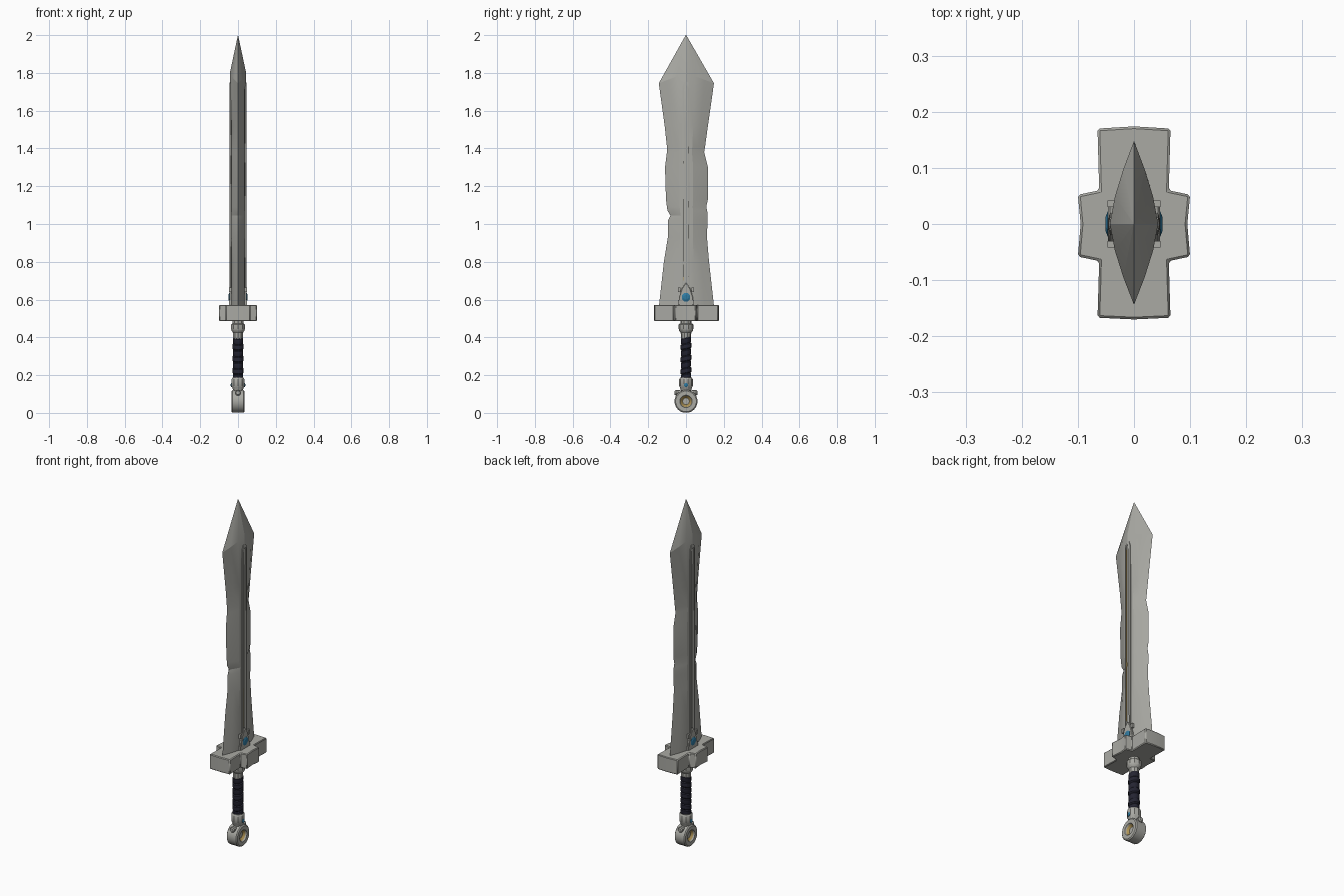
import bpy, bmesh, math
from mathutils import Matrix, Vector

if "Cube" in bpy.data.objects:
    bpy.data.objects.remove(bpy.data.objects["Cube"])


def material(name, rgb):
    m = bpy.data.materials.new(name)
    m.use_nodes = True
    m.diffuse_color = (*rgb, 1)
    bsdf = next(n for n in m.node_tree.nodes if n.type == 'BSDF_PRINCIPLED')
    bsdf.inputs["Base Color"].default_value = (*rgb, 1)
    bsdf.inputs["Roughness"].default_value = 0.7
    return m


STEEL = material("steel grey", (0.40, 0.40, 0.37))
WRAP = material("dark navy wrap", (0.018, 0.018, 0.032))
GOLD = material("dull gold", (0.42, 0.29, 0.09))
BLUE = material("blue gem", (0.03, 0.20, 0.36))


def finish(bm, name, mats, angle=30, bevel=0):
    bmesh.ops.recalc_face_normals(bm, faces=bm.faces)
    me = bpy.data.meshes.new(name)
    bm.to_mesh(me)
    bm.free()
    ob = bpy.data.objects.new(name, me)
    bpy.context.collection.objects.link(ob)
    for m in mats:
        me.materials.append(m)
    if bevel:
        b = ob.modifiers.new("bevel", 'BEVEL')
        b.width, b.segments, b.limit_method = bevel, 1, 'ANGLE'
    bpy.ops.object.select_all(action='DESELECT')
    ob.select_set(True)
    bpy.context.view_layer.objects.active = ob
    bpy.ops.object.shade_smooth_by_angle(angle=math.radians(angle))
    return ob


def loft(rings, name, mats, closed=False, **kw):
    """Skin a list of equal-length point rings; cap the ends unless closed."""
    bm = bmesh.new()
    vs = [[bm.verts.new(p) for p in r] for r in rings]
    n = len(rings[0])
    pairs = list(zip(vs, vs[1:])) + ([(vs[-1], vs[0])] if closed else [])
    for a, b in pairs:
        for i in range(n):
            j = (i + 1) % n
            bm.faces.new((a[i], a[j], b[j], b[i]))
    if not closed:
        bm.faces.new(vs[0])
        bm.faces.new(vs[-1])
    return finish(bm, name, mats, **kw)


def lathe(profile, name, mats, sides=12, axis='Z', centre=(0, 0, 0), tilt=0.0, **kw):
    """Spin (radius, height) points around an axis; tilt shears the rings."""
    rot = {'Z': Matrix(), 'X': Matrix.Rotation(math.pi / 2, 4, 'Y'),
           'Y': Matrix.Rotation(-math.pi / 2, 4, 'X')}[axis]
    rings = []
    for r, h in profile:
        ring = []
        for i in range(sides):
            a = math.tau * (i + 0.5) / sides
            p = Vector((r * math.cos(a), r * math.sin(a), h + tilt * math.sin(a)))
            ring.append(rot @ p + Vector(centre))
        rings.append(ring)
    return loft(rings, name, mats, **kw)


def plate(outline, x0, x1, name, mats, **kw):
    """Extrude a (y, z) outline along x."""
    return loft([[(x, y, z) for y, z in outline] for x in (x0, x1)], name, mats, **kw)


# Blade: lens cross-section, worn edges given as (z, -y edge, +y edge)
edges = [(0.55, .145, .150), (0.80, .117, .122), (0.93, .096, .111), (1.02, .094, .114),
         (1.045, .082, .115), (1.07, .098, .112), (1.09, .101, .107), (1.13, .106, .116),
         (1.30, .111, .116), (1.38, .101, .096), (1.41, .101, .101), (1.52, .113, .116),
         (1.745, .144, .148)]


def section(z, left, right, ridge, lift=0.0):
    side = [(0, 1), (.019, .66), (.034, .33), (ridge, 0), (.034, -.33), (.019, -.66), (0, -1)]
    pts = side + [(-x, f) for x, f in side[-2:0:-1]]
    return [(x, f * (right if f > 0 else left), z + lift * (1 - abs(f))) for x, f in pts]


rings = [section(z, l, r, .043 if z > 1.7 else .038, .055 if z > 1.7 else 0)
         for z, l, r in edges]
rings.append([(p[0] * .01, p[1] * .01, 2.0) for p in section(2, .14, .14, .04)])
loft(rings, "blade", [STEEL], angle=14)


# Raised rim around the central groove, gem mount, gem and claws on each flat
def rim_outline(w, z0, z1):
    return [(-w, z0), (w, z0), (w * .9, z1 - .03), (w * .55, z1 - .006), (0, z1),
            (-w * .55, z1 - .006), (-w * .9, z1 - .03)]


for s, tag in ((1, "left"), (-1, "right")):
    outer, inner = rim_outline(.021, .62, 1.755), rim_outline(.012, .64, 1.735)
    loft([[(s * x, y, z) for y, z in o] for x, o in
          ((.030, outer), (.043, outer), (.045, inner), (.030, inner))],
         f"groove_rim_{tag}", [STEEL], closed=True)
    plate([(-.036, .56), (.036, .56), (.038, .61), (.022, .66), (0, .69), (-.022, .66), (-.038, .61)],
          s * .030, s * .046, f"gem_mount_{tag}", [STEEL], bevel=.003)
    lathe([(.024, .040), (.024, .047), (.013, .051)], f"gem_{tag}", [BLUE], sides=8, axis='X',
          centre=(0, 0, .612), angle=10) if s > 0 else \
        lathe([(.024, -.040), (.024, -.047), (.013, -.051)], f"gem_{tag}", [BLUE], sides=8,
              axis='X', centre=(0, 0, .612), angle=10)
    for y in (-.036, .036):
        for z in (.585, .652):
            plate([(y - .006, z - .012), (y + .006, z - .012), (y + .006, z + .012), (y - .006, z + .012)],
                  s * .026, s * .047, f"mount_claw_{tag}", [STEEL])
    # Small gem on the lower collar
    lathe([(.011, s * .030), (.011, s * .036), (.005, s * .039)], f"collar_gem_{tag}", [BLUE],
          sides=8, axis='X', centre=(0, 0, .148), angle=10)
# Gilded inner wall of the groove
plate([(-.012, .70), (-.010, .70), (-.010, 1.71), (-.012, 1.71)], .034, .0445, "groove_gilding", [GOLD])

# Guard: flared cross-shaped slab
half = [(0, -.170), (.065, -.167), (.062, -.066), (.100, -.058), (.095, 0),
        (.100, .052), (.062, .060), (.065, .170), (0, .174)]
guard = half + [(-x, y) for x, y in half[-2:0:-1]]
loft([[(x, y, z) for x, y in guard] for z in (.486, .572)], "guard", [STEEL], bevel=.004, angle=20)

# Upper collar
lathe([(.026, .385), (.028, .425), (.036, .435), (.039, .445), (.039, .468), (.030, .474), (.030, .49)],
      "upper_collar", [STEEL], sides=10)

# Wrapped grip: slanted bands
N = 7
prof = []
for i in range(N):
    z0 = .175 + i * .225 / N
    h = .225 / N
    r = .0285 + .0015 * (i % 2)
    prof += [(.025, z0), (r, z0 + h * .2), (r, z0 + h * .85)]
lathe(prof + [(.024, .40)], "grip_wrap", [WRAP], tilt=.006)

# Lower collar
lathe([(.026, .115), (.032, .135), (.036, .142), (.036, .178), (.031, .187)], "lower_collar", [STEEL], sides=10)

# Pommel: thick disc with a stepped recess on both faces
R = [(.012, .016), (.018, .016), (.030, .026), (.033, .034), (.055, .034), (.061, .029)]
pommel = lathe([(r, -x) for r, x in R] + [(r, x) for r, x in reversed(R)], "pommel",
               [STEEL, GOLD], sides=20, axis='X', centre=(0, 0, .061))
for f in pommel.data.polygons:
    d = math.hypot(f.center.y, f.center.z - .061)
    f.material_index = 1 if .019 < d < .030 else 0
# Studs on the pommel shoulders
for s in (-1, 1):
    lathe([(.015, s * .030), (.015, s * .054), (.010, s * .060)], "pommel_stud", [STEEL], sides=10,
          axis='Y', centre=(0, 0, .106))
